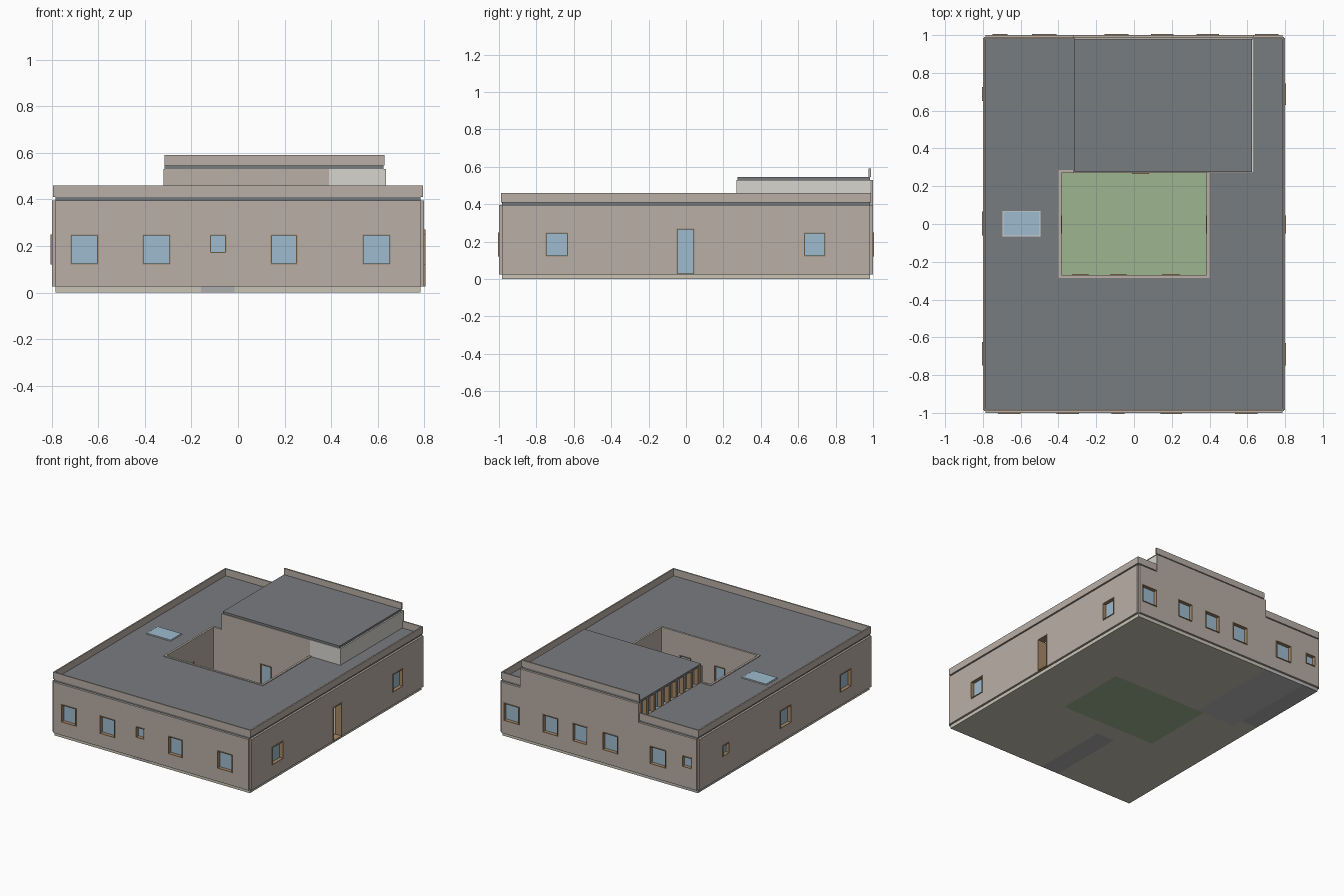
import bpy, bmesh
from mathutils import Vector

if "Cube" in bpy.data.objects:
    bpy.data.objects.remove(bpy.data.objects["Cube"])


def mat(name, r, g, b):
    m = bpy.data.materials.new(name)
    m.diffuse_color = (r, g, b, 1)
    m.use_nodes = True
    m.node_tree.nodes["Principled BSDF"].inputs["Base Color"].default_value = m.diffuse_color
    return m


TAN = mat("render_tan", 0.49, 0.43, 0.38)
WHITE = mat("plaster", 0.68, 0.66, 0.62)
ROOF = mat("roof_grey", 0.19, 0.20, 0.215)
GRASS = mat("grass", 0.34, 0.46, 0.28)
GLASS = mat("glass", 0.34, 0.50, 0.62)
WOOD = mat("wood", 0.38, 0.25, 0.14)
FLOOR = mat("floor_beige", 0.58, 0.55, 0.46)
TILE = mat("floor_tile", 0.42, 0.42, 0.43)
STONE = mat("floor_stone", 0.50, 0.50, 0.50)


def boxes(name, specs, material=None):
    """One object from boxes given as (x0, x1, y0, y1, z0, z1)."""
    bm = bmesh.new()
    for x0, x1, y0, y1, z0, z1 in specs:
        for v in bmesh.ops.create_cube(bm, size=1)["verts"]:
            v.co = Vector(((x0 + x1) / 2 + v.co.x * (x1 - x0),
                           (y0 + y1) / 2 + v.co.y * (y1 - y0),
                           (z0 + z1) / 2 + v.co.z * (z1 - z0)))
    me = bpy.data.meshes.new(name)
    bm.to_mesh(me)
    bm.free()
    ob = bpy.data.objects.new(name, me)
    bpy.context.collection.objects.link(ob)
    if material:
        me.materials.append(material)
    return ob


def cut(ob, specs):
    """Remove boxes from an object."""
    cutter = boxes("cutter", specs)
    cutter.hide_render = True
    mod = ob.modifiers.new("cut", "BOOLEAN")
    mod.operation, mod.solver, mod.object = "DIFFERENCE", "EXACT", cutter
    bpy.context.view_layer.objects.active = ob
    bpy.ops.object.modifier_apply(modifier=mod.name)
    bpy.data.objects.remove(cutter, do_unlink=True)


def wall_box(axis, side, u0, u1, d0, d1, z0, z1):
    """Box on a wall: u runs along it, d is distance of the faces from the centre."""
    lo, hi = sorted((side * d0, side * d1))
    return (lo, hi, u0, u1, z0, z1) if axis == "x" else (u0, u1, lo, hi, z0, z1)


def fit_openings(name, axis, side, outer, inner, openings, glazed=True, flip=1):
    """Brown frames and glass panes for a list of (u0, u1, z0, z1)."""
    t = 0.005
    face, back = (outer + 0.005, inner) if flip > 0 else (inner - 0.005, outer)
    pane = outer - 0.025 if flip > 0 else inner + 0.008
    frames, panes = [], []
    for u0, u1, z0, z1 in openings:
        for a, b, c, d in ((u0, u0 + t, z0, z1), (u1 - t, u1, z0, z1),
                           (u0 + t, u1 - t, z0, z0 + t), (u0 + t, u1 - t, z1 - t, z1)):
            frames.append(wall_box(axis, side, a, b, back, face, c, d))
        panes.append(wall_box(axis, side, u0 + t, u1 - t, pane, pane + 0.004, z0 + t, z1 - t))
    boxes(name + "_frames", frames, WOOD)
    if glazed:
        boxes(name + "_glass", panes, GLASS)


Z0, Z1 = 0.025, 0.395
LO, HI = 0.12, 0.25
DOOR = (-0.05, 0.045, 0.025, 0.27)

# outer walls: cladding panel plus inner core, pierced by the same openings
walls = {
    "front": ("y", -1, 1.0, 0.785, [(-0.72, -0.60, LO, HI), (-0.41, -0.29, LO, HI),
              (-0.12, -0.05, 0.17, HI), (0.14, 0.255, LO, HI), (0.535, 0.655, LO, HI)]),
    "back": ("y", 1, 1.0, 0.785, [(-0.75, -0.67, 0.17, HI), (-0.54, -0.41, LO, HI),
             (-0.155, -0.03, LO, HI), (0.09, 0.21, LO, HI), (0.33, 0.45, LO, HI),
             (0.64, 0.765, LO, HI)]),
    "left": ("x", -1, 0.8, 0.95, [(-0.75, -0.625, LO, HI), (-0.06, 0.065, LO, HI),
             (0.65, 0.725, 0.17, HI)]),
    "right": ("x", 1, 0.8, 0.95, [(-0.75, -0.63, LO, HI), (0.63, 0.745, LO, HI)]),
}
for name, (axis, side, out, half, ops) in walls.items():
    clad = 0.785 if axis == "y" else 0.985
    layers = (boxes(name + "_cladding", [wall_box(axis, side, -clad, clad, out - 0.015, out, Z0, Z1)], TAN),
              boxes(name + "_wall_core", [wall_box(axis, side, -half, half, out - 0.05, out - 0.0151, Z0, Z1)], TAN))
    holes = ops + ([(-0.05, 0.045, 0.02, 0.27)] if name == "right" else [])
    for ob in layers:
        cut(ob, [wall_box(axis, side, a, b, out - 0.1, out + 0.1, c, d) for a, b, c, d in holes])
    fit_openings(name, axis, side, out, out - 0.05, ops)

# entrance passage with an open door leaf
fit_openings("entrance", "x", 1, 0.8, 0.75, [DOOR], glazed=False)
boxes("entrance_hall_walls", [(0.40, 0.75, -0.075, -0.055, Z0, Z1), (0.40, 0.75, 0.05, 0.07, Z0, Z1)], WHITE)
boxes("open_door_leaf", [(0.66, 0.755, -0.053, -0.045, 0.03, 0.265)], WOOD)

# courtyard walls, openings facing the lawn
CX, CY, T = 0.385, 0.27, 0.015
court = {
    "court_front": ("y", -1, CY, CX + T, 0.415,
                    [(-0.325, -0.24, LO, HI), (-0.125, -0.04, 0.026, 0.25), (0.15, 0.24, LO, HI)]),
    "court_back": ("y", 1, CY, CX + T, 0.415, [(-0.01, 0.08, 0.026, 0.25)]),
    "court_left": ("x", -1, CX, CY, 0.415, [(-0.05, 0.045, 0.026, 0.25)]),
    "court_right": ("x", 1, CX, CY, 0.415, [(-0.05, 0.045, 0.026, 0.27)]),
}
for name, (axis, side, d, half, top, ops) in court.items():
    ob = boxes(name + "_wall", [wall_box(axis, side, -half, half, d, d + T, Z0, top)], TAN)
    cut(ob, [wall_box(axis, side, a, b, d - 0.1, d + 0.1, c, e) for a, b, c, e in ops])
    fit_openings(name, axis, side, d + T, d, ops, flip=-1)

# floor slab with separate lawn and floor finishes
finishes = {
    "courtyard_lawn": ((-0.385, 0.385, -0.27, 0.27), GRASS),
    "front_bath_floor": ((-0.16, -0.015, -0.985, -0.40), TILE),
    "back_bath_floor": ((-0.785, -0.655, 0.35, 0.985), TILE),
    "back_room_floor": ((-0.655, -0.33, 0.27, 0.985), STONE),
}
slab = boxes("floor_slab", [(-0.785, 0.785, -0.985, 0.985, 0, Z0)], FLOOR)
for name, (r, m) in finishes.items():
    x0, x1, y0, y1 = r
    e = 0.05
    cut(slab, [(x0 - e if x0 < -0.78 else x0, x1, y0 - e if y0 < -0.98 else y0,
                y1 + e if y1 > 0.98 else y1, -0.1, 0.1)])
    boxes(name, [(x0, x1, y0, y1, 0, Z0)], m)

# main roof, open over the courtyard and the raised hall
RX0, RX1, RY = -0.315, 0.63, 0.275
roof = boxes("main_roof", [(-0.785, 0.785, -0.985, 0.985, Z1, 0.41)], ROOF)
cut(roof, [(-0.40, 0.40, -0.285, 0.285, 0.3, 0.5)])
cut(roof, [(RX0, RX1, RY, 1.1, 0.3, 0.5)])

# parapet around the main roof, broken at the raised hall
boxes("parapet", [
    (-0.795, 0.795, -0.99, -0.98, 0.41, 0.46),
    (-0.795, -0.785, -0.98, 0.98, 0.41, 0.46), (0.785, 0.795, -0.98, 0.98, 0.41, 0.46),
    (-0.795, RX0, 0.98, 0.99, 0.41, 0.46), (RX1, 0.795, 0.98, 0.99, 0.41, 0.46)], TAN)

# raised hall
boxes("raised_front_wall", [(-0.32, 0.39, 0.27, 0.285, 0.41, 0.53)], TAN)
boxes("raised_side_walls", [(0.39, 0.635, 0.27, 0.285, 0.405, 0.53),
                            (0.62, 0.635, 0.285, 0.985, 0.405, 0.53)], WHITE)
boxes("raised_back_wall", [(-0.32, 0.635, 0.985, 1.0, Z1, 0.53)], TAN)
boxes("raised_roof", [(RX0, 0.625, RY, 0.985, 0.53, 0.545)], ROOF)
boxes("raised_parapet", [(RX0, 0.63, 0.977, 0.988, 0.545, 0.59)], TAN)

# clerestory on the left of the raised hall: wood posts in front of glass
N = 8
step = 0.675 / N
boxes("clerestory_posts", [(-0.315, -0.27, 0.286 + i * step, 0.310 + i * step, 0.40, 0.53)
                           for i in range(N + 1)], WOOD)
boxes("clerestory_glass", [(-0.282, -0.278, 0.285, 0.985, 0.40, 0.53)], GLASS)

# skylight
boxes("skylight_frame", [(-0.695, -0.495, -0.065, 0.07, 0.405, 0.413)], WHITE)
boxes("skylight_glass", [(-0.69, -0.50, -0.06, 0.065, 0.41, 0.416)], GLASS)
